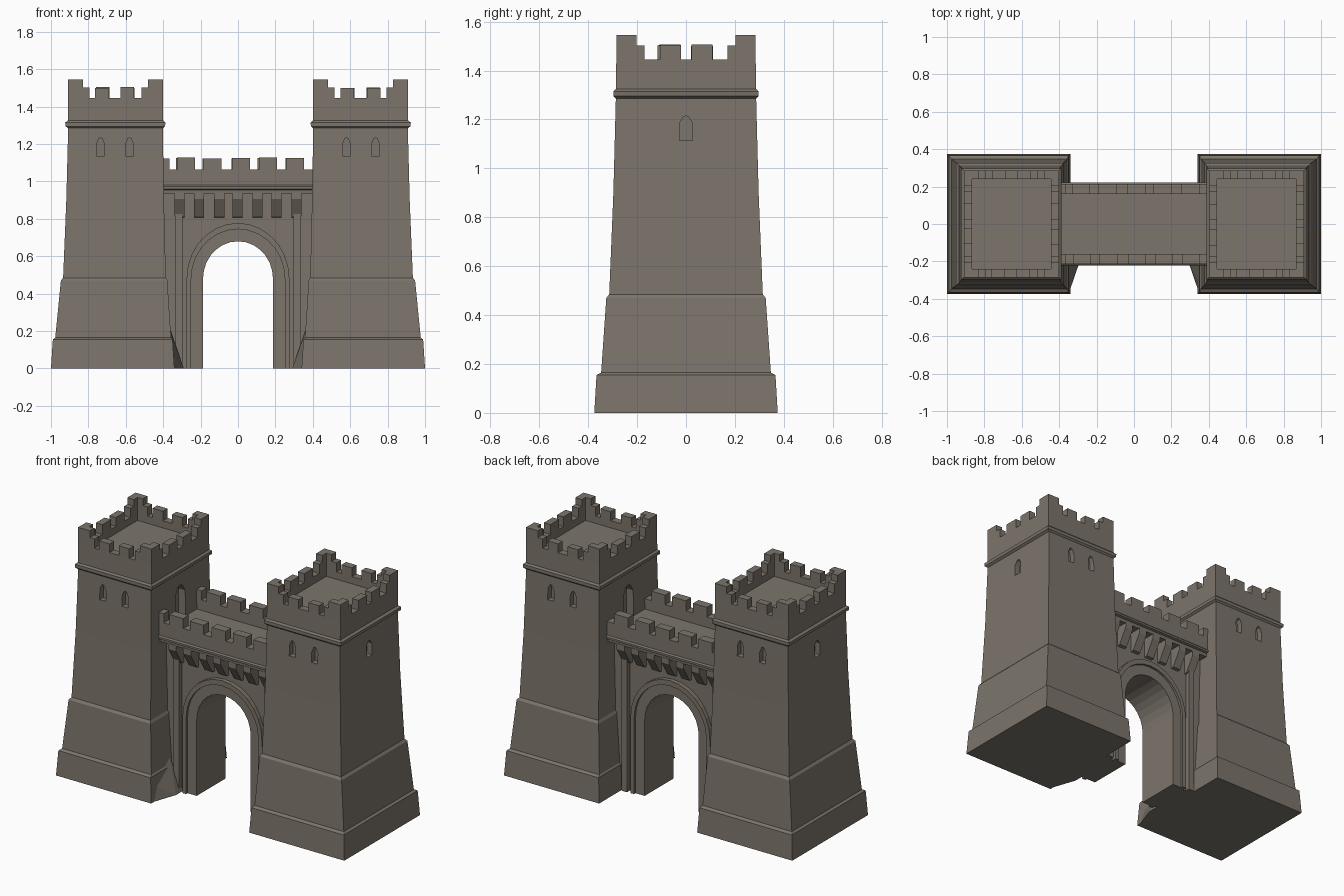
import bpy, bmesh, math, random
from mathutils import Vector

if "Cube" in bpy.data.objects:
    bpy.data.objects.remove(bpy.data.objects["Cube"])

random.seed(4)
stone = bpy.data.materials.new("weathered_stone")
stone.diffuse_color = (0.20, 0.176, 0.146, 1)
stone.use_nodes = True
stone.node_tree.nodes["Principled BSDF"].inputs["Base Color"].default_value = stone.diffuse_color


def finish(name, bm):
    bmesh.ops.recalc_face_normals(bm, faces=bm.faces)
    me = bpy.data.meshes.new(name)
    bm.to_mesh(me)
    bm.free()
    me.materials.append(stone)
    ob = bpy.data.objects.new(name, me)
    bpy.context.collection.objects.link(ob)
    return ob


def prism(bm, pts, vec):
    """Closed solid from a flat outline swept along vec."""
    a = [bm.verts.new(p) for p in pts]
    b = [bm.verts.new(Vector(p) + Vector(vec)) for p in pts]
    n = len(a)
    bm.faces.new(a)
    bm.faces.new(b[::-1])
    for i in range(n):
        bm.faces.new((a[i], b[i], b[(i + 1) % n], a[(i + 1) % n]))


def box(bm, x0, x1, y0, y1, z0, z1):
    prism(bm, [(x0, y0, z0), (x1, y0, z0), (x1, y1, z0), (x0, y1, z0)], (0, 0, z1 - z0))


def jit(a=0.006):
    return random.uniform(-a, a)


# tower section: height, inner x, outer x, half depth
TOWER = [(0, .34, 1.0, .375), (.155, .35, .99, .366), (.165, .358, .977, .347),
         (.47, .378, .947, .326), (.485, .386, .935, .314), (.9, .396, .918, .297),
         (1.285, .402, .908, .287), (1.295, .39, .922, .297), (1.315, .388, .924, .297),
         (1.325, .40, .91, .287), (1.445, .40, .91, .285),
         (1.445, .445, .865, .24), (1.40, .445, .865, .24)]


def tower_body(s):
    bm = bmesh.new()
    rings = [[bm.verts.new((s * x, y, z)) for x, y in ((a, -d), (b, -d), (b, d), (a, d))]
             for z, a, b, d in TOWER]
    for r, q in zip(rings, rings[1:]):
        for i in range(4):
            j = (i + 1) % 4
            bm.faces.new((r[i], r[j], q[j], q[i]))
    bm.faces.new(rings[0])
    bm.faces.new(rings[-1])
    return bm


def opening(w, z0, zs, z1):
    """Small pointed window outline as (across, up)."""
    return [(-w, z0), (w, z0), (w, zs), (w * .45, z1 - .006), (0, z1), (-w * .45, z1 - .006), (-w, zs)]


def tower(s, side):
    ob = finish(side + "_tower", tower_body(s))
    # window and door recesses
    cb = bmesh.new()
    for x in (.58, .735):
        for y0, dy in ((-.255, -.1), (.255, .1)):
            prism(cb, [(s * (x + u), y0, z) for u, z in opening(.021, 1.135, 1.20, 1.235)], (0, dy, 0))
    prism(cb, [(s * .875, u, z) for u, z in opening(.026, 1.115, 1.185, 1.215)], (s * .1, 0, 0))
    prism(cb, [(s * .445, u, z) for u, z in opening(.048, .99, 1.16, 1.21)], (-s * .1, 0, 0))
    cutter = finish("cutter", cb)
    cutter.hide_render = True
    mod = ob.modifiers.new("openings", 'BOOLEAN')
    mod.operation, mod.solver, mod.object = 'DIFFERENCE', 'EXACT', cutter
    dg = bpy.context.evaluated_depsgraph_get()
    ob.data = bpy.data.meshes.new_from_object(ob.evaluated_get(dg))
    ob.modifiers.clear()
    bpy.data.objects.remove(cutter)

    # battlements: stepped corners and two merlons per side
    bm = bmesh.new()
    t = .045
    for x, dx in ((.40, 1), (.91, -1)):
        for y, dy in ((-.285, 1), (.285, -1)):
            for l, top in ((.082, 1.545), (.115, 1.503)):
                outline = [(0, 0), (l, 0), (l, t), (t, t), (t, l), (0, l)]
                prism(bm, [(s * (x + dx * u), y + dy * v, 1.43) for u, v in outline], (0, 0, top - 1.43))
    for c in (-.068, .068):
        for y0 in (-.285, .24):
            a = .655 + c + jit()
            box(bm, s * (a - .036), s * (a + .036), y0, y0 + t, 1.43, 1.503 + jit(.004))
        for x0 in (.40, .865):
            a = c + jit()
            box(bm, s * x0, s * (x0 + t), a - .043, a + .043, 1.43, 1.503 + jit(.004))
    finish(side + "_battlements", bm)

    # sloped footing between tower base and gate
    bm = bmesh.new()
    v = [bm.verts.new(p) for p in ((s * .345, -.36, 0), (s * .29, -.2, 0), (s * .29, -.12, 0),
                                   (s * .37, -.12, 0), (s * .36, -.16, .2), (s * .36, -.34, .1))]
    bmesh.ops.convex_hull(bm, input=v)
    finish(side + "_footing", bm)


tower(1, "right")
tower(-1, "left")


def arch(w, top, n=14, spring=.48):
    """Outline of an arch from the left foot to the right foot, as (x, z)."""
    arc = [(-w * math.cos(math.pi * i / n), spring + (top - spring) * math.sin(math.pi * i / n))
           for i in range(n + 1)]
    return [(-w, 0)] + arc + [(w, 0)]


# gate wall with archway
def gate_part(name, outline, half):
    bm = bmesh.new()
    prism(bm, [(x, -half, z) for x, z in outline], (0, 2 * half, 0))
    finish(name, bm)


inner = arch(.187, .68)
gate_part("gate_wall", inner + [(.41, 0), (.41, .95), (-.41, .95), (-.41, 0)], .13)
gate_part("arch_ring", arch(.25, .745) + inner[::-1], .142)
gate_part("arch_hood", arch(.275, .778) + arch(.25, .745)[::-1], .157)

# slim piers beside the arch
bm = bmesh.new()
for s in (-1, 1):
    box(bm, s * .297, s * .335, -.16, .16, 0, .83)
    box(bm, s * .335, s * .41, -.145, .145, 0, .94)
finish("gate_piers", bm)

# walkway with parapets, swept across the gate
bm = bmesh.new()
half = [(.205, .935), (.207, .955), (.222, .96), (.222, .972), (.214, .98), (.214, 1.065), (.16, 1.065), (.16, 1.0)]
prism(bm, [(-.405, y, z) for y, z in half] + [(-.405, -y, z) for y, z in half[::-1]], (.81, 0, 0))
finish("walkway", bm)

# walkway merlons
bm = bmesh.new()
for s in (-1, 1):
    for i in range(-2, 3):
        x = .01 + .147 * i + jit()
        box(bm, x - .048, x + .048, s * .16, s * .214, 1.05, 1.125 + jit(.003))
    box(bm, -.405, -.365, s * .16, s * .214, 1.05, 1.122)
finish("walkway_merlons", bm)

# wedge corbels under the parapet
bm = bmesh.new()
for s in (-1, 1):
    for i in range(-3, 4):
        x = .104 * i + jit(.004)
        side = [(.12, .94), (.207, .94), (.207, .905), (.15, .81), (.12, .805)]
        prism(bm, [(x - .027, s * y, z) for y, z in side], (.054, 0, 0))
finish("corbels", bm)
